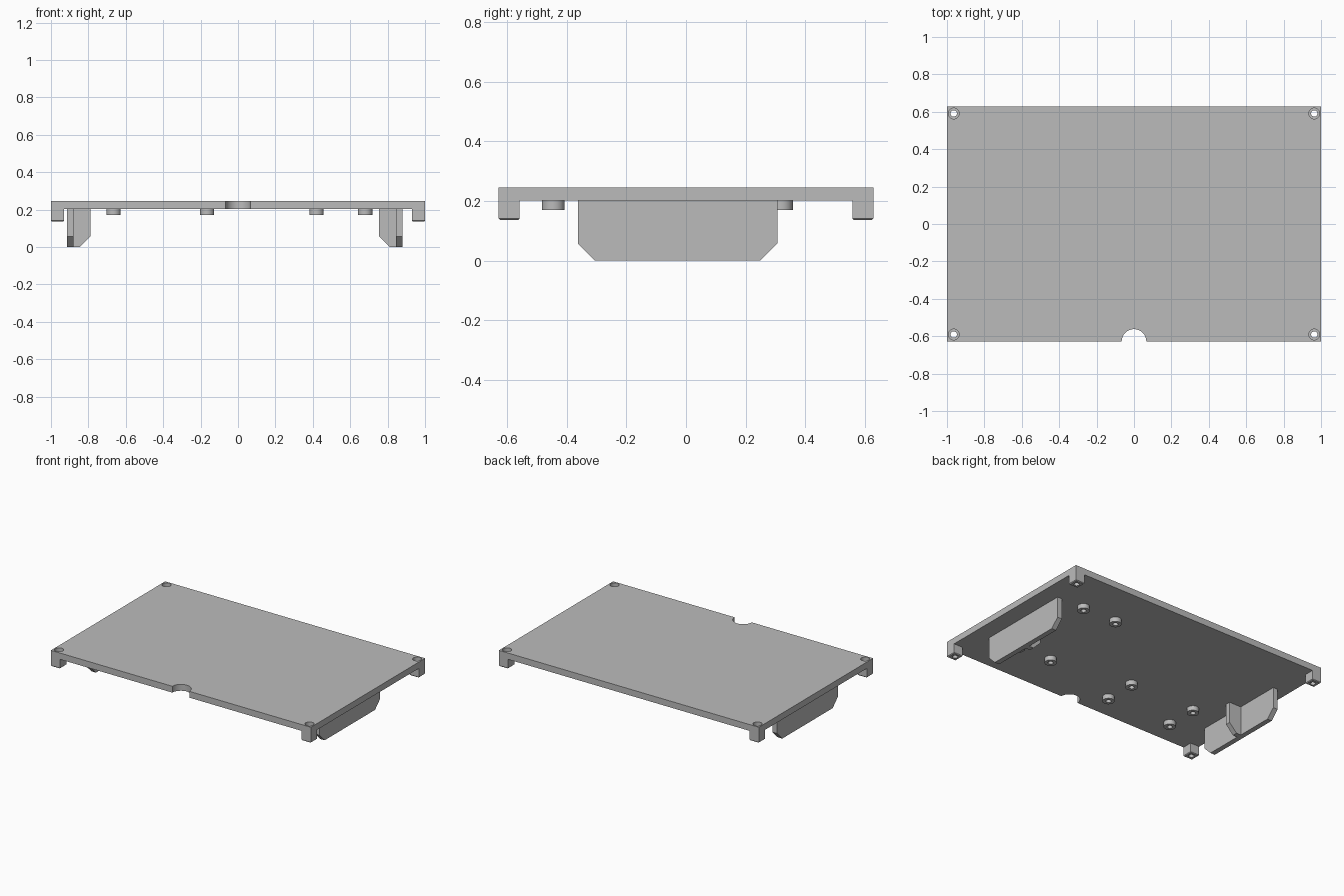
import bpy
import bmesh
from math import radians
from mathutils import Matrix, Vector

cube = bpy.data.objects.get("Cube")
if cube:
    bpy.data.objects.remove(cube, do_unlink=True)

grey = bpy.data.materials.new("plain_grey")
grey.use_nodes = True
grey.diffuse_color = (0.5, 0.5, 0.5, 1)
grey.node_tree.nodes["Principled BSDF"].inputs["Base Color"].default_value = (0.5, 0.5, 0.5, 1)

HALF_Y, PLATE_Z, TOP = 0.628, 0.202, 0.246


def finish(name, bm):
    """Turn a bmesh into a named grey object."""
    bmesh.ops.recalc_face_normals(bm, faces=bm.faces)
    mesh = bpy.data.meshes.new(name)
    bm.to_mesh(mesh)
    bm.free()
    mesh.materials.append(grey)
    obj = bpy.data.objects.new(name, mesh)
    bpy.context.collection.objects.link(obj)
    return obj


def box(name, lo, hi):
    bm = bmesh.new()
    lo, hi = Vector(lo), Vector(hi)
    size = Matrix.Diagonal((*(hi - lo), 1))
    bmesh.ops.create_cube(bm, size=1, matrix=Matrix.Translation((lo + hi) / 2) @ size)
    return finish(name, bm)


def cylinder(name, x, y, z0, z1, radius):
    bm = bmesh.new()
    bmesh.ops.create_cone(bm, cap_ends=True, segments=32, radius1=radius, radius2=radius,
                          depth=z1 - z0, matrix=Matrix.Translation((x, y, (z0 + z1) / 2)))
    return finish(name, bm)


def prism(name, points, thickness):
    """Extrude a flat outline of 3D points along a vector."""
    bm = bmesh.new()
    face = bm.faces.new([bm.verts.new(p) for p in points])
    extruded = bmesh.ops.extrude_face_region(bm, geom=[face])["geom"]
    verts = [v for v in extruded if isinstance(v, bmesh.types.BMVert)]
    bmesh.ops.translate(bm, verts=verts, vec=thickness)
    return finish(name, bm)


def cut(target, cutter):
    """Subtract the cutter from the target, then remove it."""
    mod = target.modifiers.new("cut", "BOOLEAN")
    mod.operation, mod.solver, mod.object = "DIFFERENCE", "EXACT", cutter
    bpy.context.view_layer.objects.active = target
    bpy.ops.object.modifier_apply(modifier=mod.name)
    bpy.data.objects.remove(cutter, do_unlink=True)


def smooth(obj):
    bpy.ops.object.select_all(action="DESELECT")
    obj.select_set(True)
    bpy.context.view_layer.objects.active = obj
    bpy.ops.object.shade_smooth_by_angle(angle=radians(30))


# Cover plate with a half-round notch in the front edge
plate = box("cover_plate", (-1, -HALF_Y, PLATE_Z), (1, HALF_Y, TOP))
cut(plate, cylinder("notch_cutter", 0, -HALF_Y, 0.1, 0.3, 0.066))

# Corner feet with slightly tapered bottoms and counterbored screw holes
FOOT = 0.07
for sx, side in ((-1, "right"), (1, "left")):
    for sy, end in ((-1, "front"), (1, "back")):
        a, b = (sx, sy * HALF_Y), (sx * (1 - FOOT), sy * (HALF_Y - FOOT))
        lo = [min(p) for p in zip(a, b)] + [0.136]
        hi = [max(p) for p in zip(a, b)] + [PLATE_Z]
        foot = box(f"{end}_{side}_foot", lo, hi)
        bm = bmesh.new()
        bm.from_mesh(foot.data)
        edges = [e for e in bm.edges if all(v.co.z < 0.15 for v in e.verts)]
        bmesh.ops.bevel(bm, geom=edges, offset=0.005, segments=1, affect="EDGES")
        bm.to_mesh(foot.data)
        bm.free()
        x, y = sx * 0.964, sy * 0.591
        cut(foot, cylinder("hole_cutter", x, y, 0.1, 0.3, 0.017))
        cut(plate, cylinder("hole_cutter", x, y, 0.1, 0.3, 0.017))
        cut(plate, cylinder("counterbore_cutter", x, y, TOP - 0.03, 0.3, 0.029))
        smooth(foot)
smooth(plate)

# Hollow mounting bosses under the plate
SPOTS = [(x, y) for x in (0.42, 0.68) for y in (-0.31, 0.32)]
SPOTS += [(x, y) for x in (-0.665, -0.165) for y in (-0.445, -0.22)]
for i, (x, y) in enumerate(SPOTS):
    boss = cylinder(f"mounting_boss_{i + 1}", x, y, 0.17, PLATE_Z, 0.038)
    cut(boss, cylinder("bore_cutter", x, y, 0.1, 0.3, 0.017))
    smooth(boss)

# Side fins with clipped lower corners, each braced by a rib on its inner face
WALL, CLIP = 0.035, 0.057
Y0, Y1 = -0.362, 0.306
for outer, inward, side in ((-0.915, 1, "right"), (0.88, -1, "left")):
    outline = [(Y0, PLATE_Z), (Y0, CLIP), (Y0 + CLIP, 0),
               (Y1 - CLIP, 0), (Y1, CLIP), (Y1, PLATE_Z)]
    prism(f"{side}_fin", [(outer, y, z) for y, z in outline], (inward * WALL, 0, 0))
    reach = 0.126
    outline = [(WALL, PLATE_Z), (WALL, 0), (reach - CLIP, 0), (reach, CLIP), (reach, PLATE_Z)]
    y = (Y0 + Y1 - WALL) / 2
    prism(f"{side}_fin_rib", [(outer + inward * d, y, z) for d, z in outline], (0, WALL, 0))
